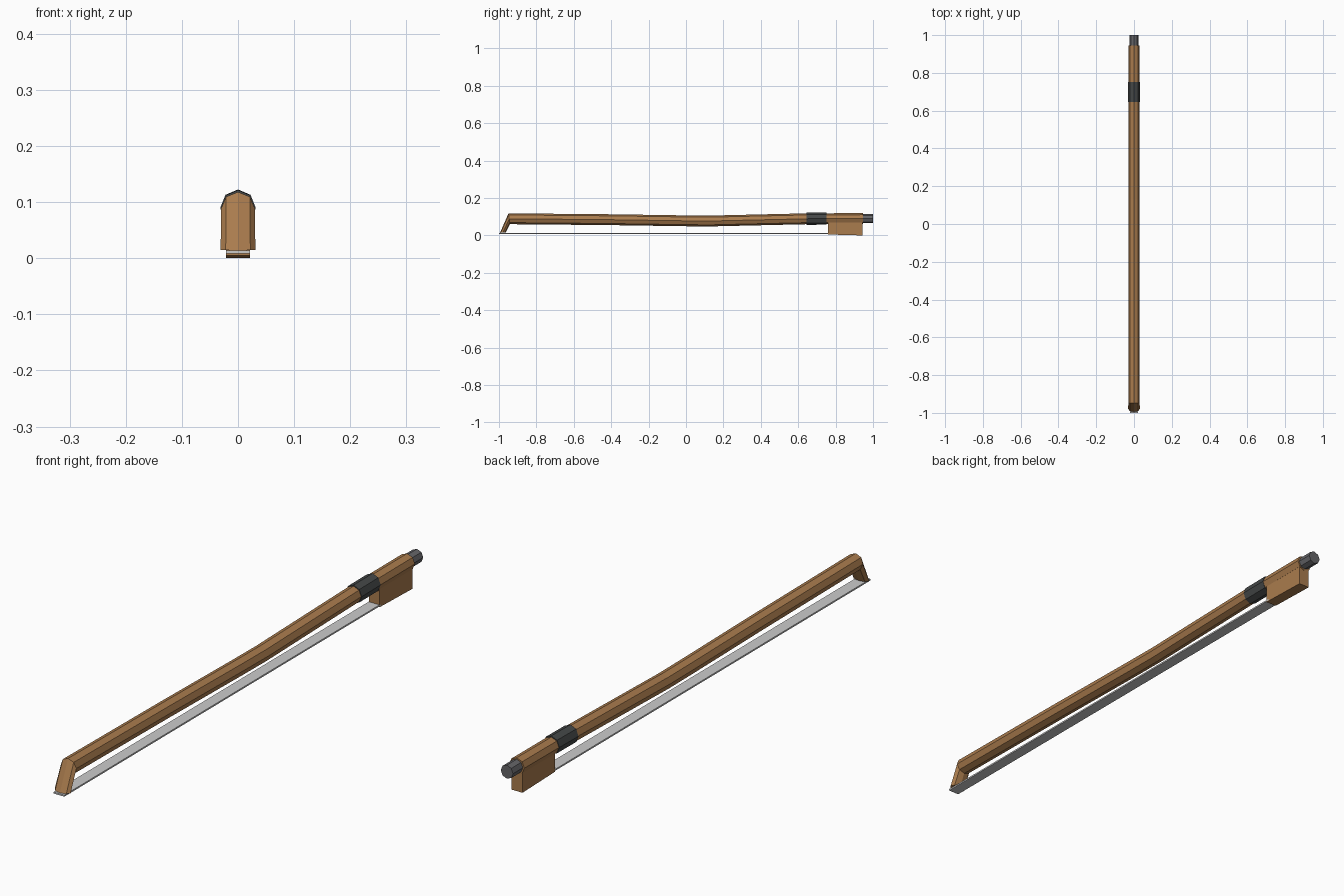
import bpy
from math import sin, cos, pi

if "Cube" in bpy.data.objects:
    bpy.data.objects.remove(bpy.data.objects["Cube"])


def material(name, rgb):
    m = bpy.data.materials.new(name)
    m.diffuse_color = (*rgb, 1)
    m.use_nodes = True
    m.node_tree.nodes["Principled BSDF"].inputs["Base Color"].default_value = m.diffuse_color
    return m


wood = material("brown_wood", (0.40, 0.20, 0.075))
dark = material("dark_wrap", (0.06, 0.065, 0.065))
metal = material("grey_metal", (0.13, 0.13, 0.14))
hair_mat = material("pale_hair", (0.60, 0.60, 0.60))


def loft(name, rings, mat):
    """Skin a list of equal-length rings and cap both ends."""
    n = len(rings[0])
    verts = [p for r in rings for p in r]
    faces = [(i * n + k, i * n + (k + 1) % n, (i + 1) * n + (k + 1) % n, (i + 1) * n + k)
             for i in range(len(rings) - 1) for k in range(n)]
    faces.append(tuple(reversed(range(n))))
    faces.append(tuple(range(len(verts) - n, len(verts))))
    mesh = bpy.data.meshes.new(name)
    mesh.from_pydata(verts, [], faces)
    mesh.materials.append(mat)
    obj = bpy.data.objects.new(name, mesh)
    bpy.context.collection.objects.link(obj)
    return obj


def octagon(y, z, rx, up):
    """Octagon with a corner on top; up is the (y, z) offset of that corner."""
    return [(rx * sin(k * pi / 4), y + up[0] * cos(k * pi / 4), z + up[1] * cos(k * pi / 4))
            for k in range(8)]


def rect(y, z0, z1, w):
    return [(-w, y, z0), (-w, y, z1), (w, y, z1), (w, y, z0)]


# stick with the bent-down head at the front end
R = 0.030
path = [(-0.945, 0.089), (-0.4, 0.084), (0.0, 0.078), (0.13, 0.077),
        (0.3, 0.081), (0.65, 0.089), (0.945, 0.090)]
rings = [octagon(-0.979, 0.015, 0.031, (-0.0155, -0.001))]
rings += [octagon(y, z, R, (-0.004 if y < -0.9 else 0, 0.029)) for y, z in path]
loft("stick", rings, wood)

# thumb wrap
loft("grip_wrap", [octagon(y, z, 0.0315, (0, 0.0325)) for y, z in ((0.645, 0.089), (0.752, 0.090))], dark)

# frog, its underside sloping down to the back
loft("frog", [rect(0.76, 0.005, 0.07, 0.021), rect(0.943, 0.0, 0.07, 0.021)], wood)

# end screw
loft("end_screw", [octagon(y, 0.090, 0.024, (0, 0.024)) for y in (0.94, 1.0)], metal)

# hair ribbon
loft("hair", [rect(y, 0.008, 0.0135, 0.021) for y in (-1.0, 0.77)], hair_mat)

# make all faces point outwards
import bmesh
for obj in bpy.context.collection.objects:
    bm = bmesh.new()
    bm.from_mesh(obj.data)
    bmesh.ops.recalc_face_normals(bm, faces=bm.faces)
    bm.to_mesh(obj.data)
    bm.free()
